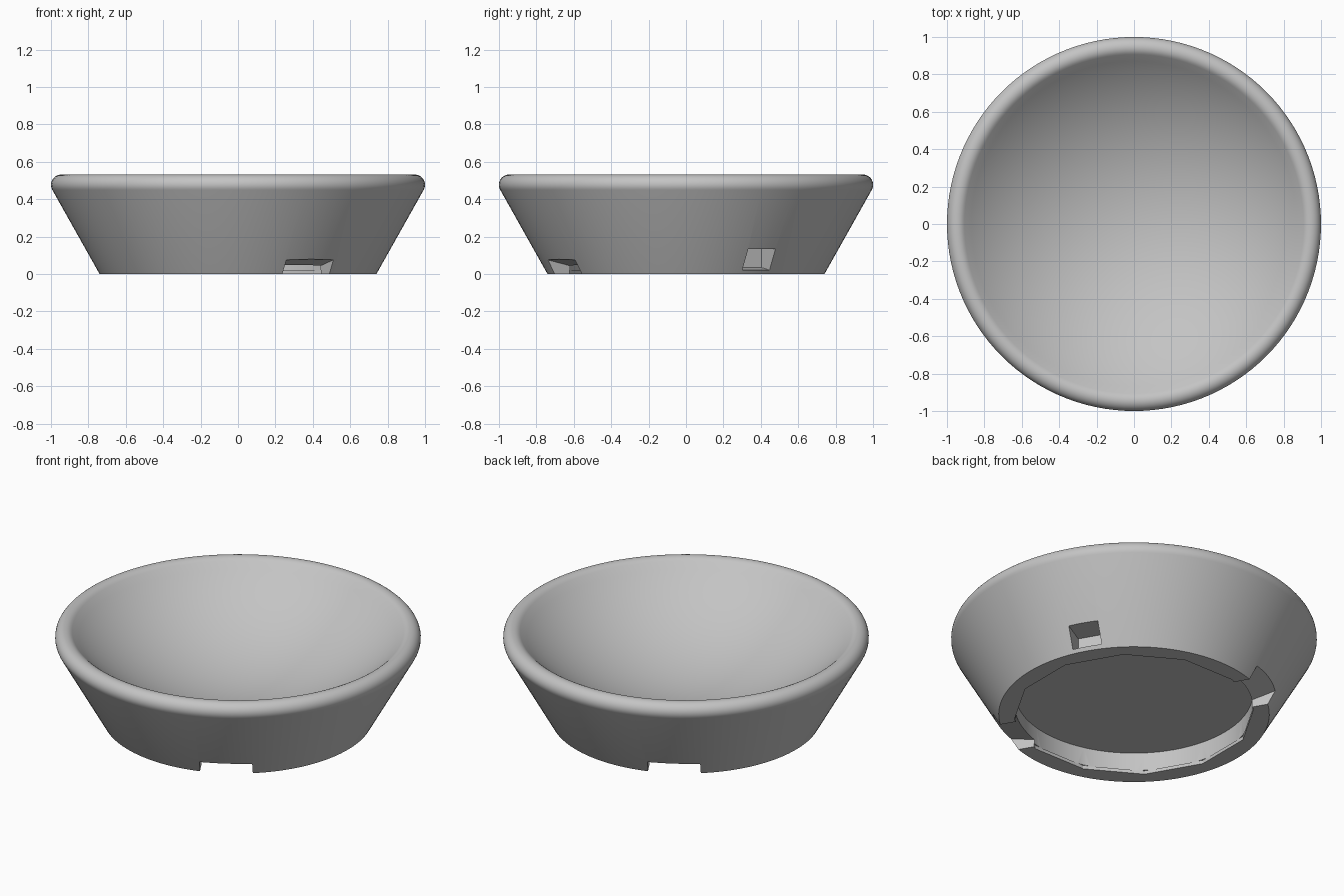
import bpy
import bmesh
from math import sin, cos, pi, radians, asin, sqrt
from mathutils import Matrix, Vector

default = bpy.data.objects.get("Cube")
if default:
    bpy.data.objects.remove(default, do_unlink=True)

grey = bpy.data.materials.new("light_grey")
grey.use_nodes = True
GREY = (0.55, 0.55, 0.55, 1)
grey.diffuse_color = GREY
grey.node_tree.nodes["Principled BSDF"].inputs["Base Color"].default_value = GREY


def make_object(name, bm):
    bmesh.ops.recalc_face_normals(bm, faces=bm.faces)
    mesh = bpy.data.meshes.new(name)
    bm.to_mesh(mesh)
    bm.free()
    mesh.materials.append(grey)
    obj = bpy.data.objects.new(name, mesh)
    bpy.context.collection.objects.link(obj)
    return obj


def revolve(name, profile, steps):
    """Spin a radius/height profile that starts and ends on the axis."""
    bm = bmesh.new()
    verts = [bm.verts.new((r, 0, z)) for r, z in profile]
    edges = [bm.edges.new(pair) for pair in zip(verts, verts[1:])]
    bmesh.ops.spin(bm, geom=verts + edges, axis=(0, 0, 1), cent=(0, 0, 0),
                   angle=2 * pi, steps=steps, use_merge=True)
    bmesh.ops.remove_doubles(bm, verts=bm.verts, dist=1e-5)
    return make_object(name, bm)


def prism(name, radius, sides, z0, z1, turn=0):
    bm = bmesh.new()
    bmesh.ops.create_cone(bm, cap_ends=True, segments=sides, radius1=radius,
                          radius2=radius, depth=z1 - z0,
                          matrix=Matrix.Translation((0, 0, (z0 + z1) / 2))
                          @ Matrix.Rotation(radians(turn), 4, "Z"))
    return make_object(name, bm)


def radial_block(name, azimuth, half_width, section):
    """Extrude a radius/height section sideways and turn it to an azimuth."""
    bm = bmesh.new()
    face = bm.faces.new([bm.verts.new((r, -half_width, z)) for r, z in section])
    side = bmesh.ops.extrude_face_region(bm, geom=[face])["geom"]
    moved = [v for v in side if isinstance(v, bmesh.types.BMVert)]
    bmesh.ops.translate(bm, verts=moved, vec=(0, 2 * half_width, 0))
    bmesh.ops.rotate(bm, verts=bm.verts, cent=(0, 0, 0),
                     matrix=Matrix.Rotation(radians(azimuth), 3, "Z"))
    return make_object(name, bm)


# Bowl: flared outside, rounded rim, spherical hollow tangent to the rim
rim = Vector((0.945, 0.477))
rim_r = 0.055
floor_z = 0.145
gap = rim.y - floor_z
hollow_r = (rim.x ** 2 + gap ** 2 - rim_r ** 2) / (2 * (gap + rim_r))
slope = asin(rim.x / (hollow_r + rim_r))
start, end = radians(-30), pi / 2 + slope
profile = [(0, 0), (0.74, 0)]
for i in range(15):
    a = start + (end - start) * i / 14
    profile.append((rim.x + rim_r * cos(a), rim.y + rim_r * sin(a)))
for i in range(1, 21):
    a = slope * (1 - i / 20)
    profile.append((hollow_r * sin(a), floor_z + hollow_r * (1 - cos(a))))
bowl = revolve("bowl", profile, 120)

# Underside pocket with a twelve-sided mouth, two open notches, one window
cutters = [
    prism("pocket", 0.65, 96, 0.02, 0.13),
    prism("pocket_mouth", 0.657, 12, -0.1, 0.021, turn=15),
    radial_block("window", 30, 0.084,
                 [(0.66, 0.035), (0.75, 0.021), (0.95, 0.021),
                  (0.95, 0.135), (0.66, 0.135)]),
]
for azimuth in (-60, 120):
    cutters.append(radial_block("notch", azimuth, 0.145,
                                [(0.6, -0.1), (0.95, -0.1),
                                 (0.95, 0.117), (0.6, 0.037)]))

bpy.context.view_layer.objects.active = bowl
for cutter in cutters:
    cutter.hide_render = True
    cut = bowl.modifiers.new(cutter.name, "BOOLEAN")
    cut.operation = "DIFFERENCE"
    cut.solver = "EXACT"
    cut.object = cutter
    bpy.ops.object.modifier_apply(modifier=cut.name)
    bpy.data.objects.remove(cutter, do_unlink=True)

# Smooth curved walls, crisp cut edges
bpy.ops.object.select_all(action="DESELECT")
bowl.select_set(True)
bpy.ops.object.shade_smooth_by_angle(angle=radians(25))
